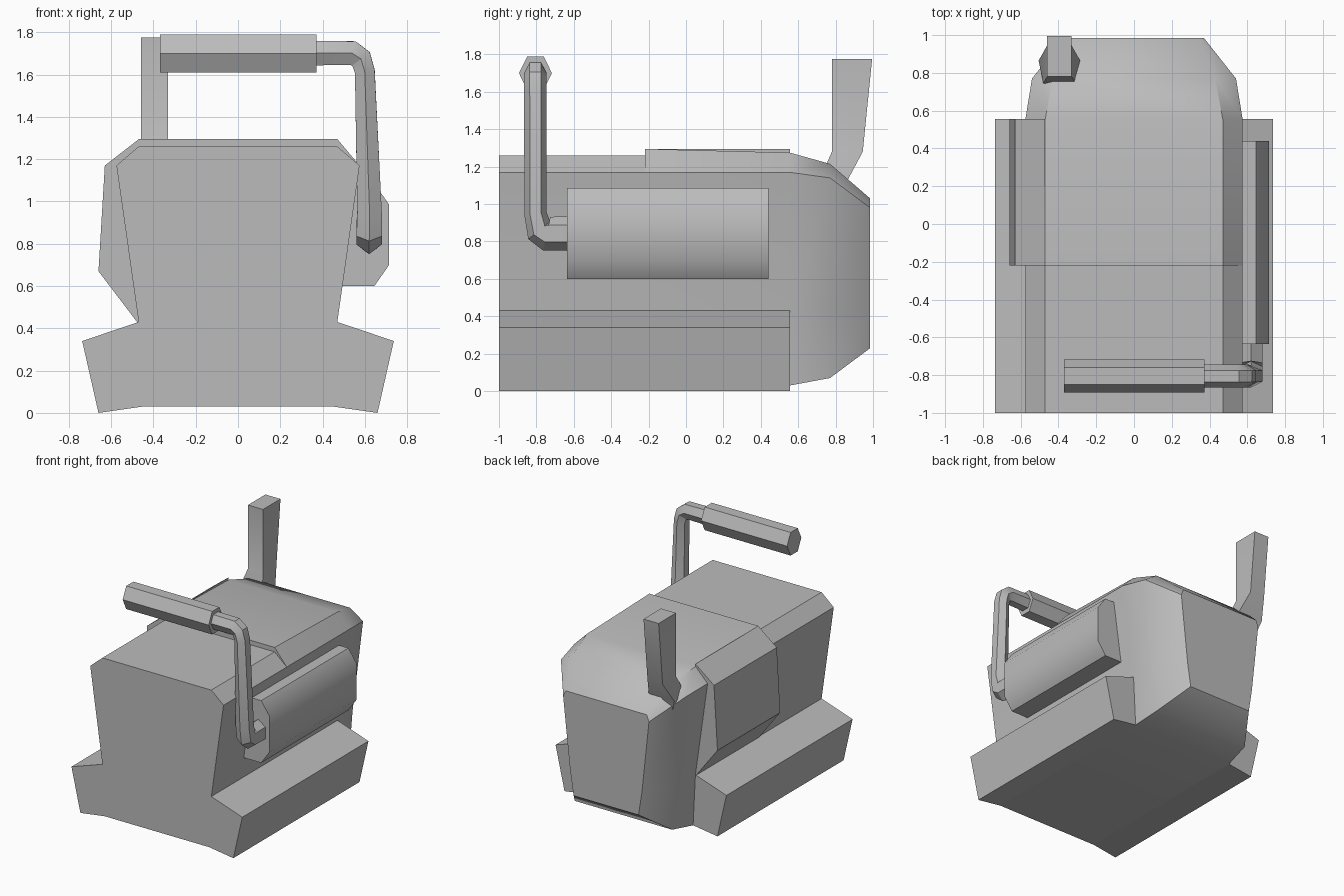
import bpy, bmesh, math
from mathutils import Vector

cube = bpy.data.objects.get("Cube")
if cube:
    bpy.data.objects.remove(cube, do_unlink=True)

grey = bpy.data.materials.new("plain grey")
grey.use_nodes = True
grey.diffuse_color = (0.5, 0.5, 0.5, 1)
grey.node_tree.nodes["Principled BSDF"].inputs["Base Color"].default_value = (0.5, 0.5, 0.5, 1)


def loft(name, rings, angle=35):
    """Skin a list of closed point rings and cap both ends."""
    bm = bmesh.new()
    rows = [[bm.verts.new(p) for p in ring] for ring in rings]
    n = len(rows[0])
    for a, b in zip(rows, rows[1:]):
        for i in range(n):
            j = (i + 1) % n
            bm.faces.new((a[i], a[j], b[j], b[i]))
    bm.faces.new(rows[0])
    bm.faces.new(rows[-1])
    bmesh.ops.recalc_face_normals(bm, faces=bm.faces)
    mesh = bpy.data.meshes.new(name)
    bm.to_mesh(mesh)
    bm.free()
    mesh.materials.append(grey)
    obj = bpy.data.objects.new(name, mesh)
    bpy.context.collection.objects.link(obj)
    bpy.ops.object.select_all(action='DESELECT')
    obj.select_set(True)
    bpy.context.view_layer.objects.active = obj
    bpy.ops.object.shade_smooth_by_angle(angle=math.radians(angle))
    return obj


def mirrored(half, y):
    """Full cross-section at y from its +x half, listed bottom to top."""
    return [(x, y, z) for x, z in half] + [(-x, y, z) for x, z in reversed(half)]


def prism(name, profile, y0, y1):
    return loft(name, [[(x, y, z) for x, z in profile] for y in (y0, y1)])


# Main housing: straight front part, raised and tapering rear part
lower = [(0.45, 0.03), (0.47, 0.43), (0.575, 1.17)]
loft("front_housing", [mirrored(lower + [(0.47, 1.26)], y) for y in (-1, -0.22)])
loft("rear_housing", [
    mirrored(lower + [(0.47, 1.295)], -0.22),
    mirrored(lower + [(0.47, 1.275)], 0.555),
    mirrored([(0.42, 0.07), (0.45, 0.42), (0.54, 1.14), (0.43, 1.215)], 0.77),
    mirrored([(0.28, 0.23), (0.31, 0.42), (0.37, 0.98), (0.35, 1.03)], 0.985),
])

# Base rails
for side, s in (("left", 1), ("right", -1)):
    rail = [(0.45, 0.03), (0.66, 0), (0.737, 0.34), (0.47, 0.43)]
    prism(side + "_base_rail", [(s * x, z) for x, z in rail], -1, 0.555)

# Side boxes
prism("right_side_box", [(-0.47, 1.294), (-0.63, 1.17), (-0.66, 0.67), (-0.47, 0.42)],
      -0.219, 0.555)
prism("left_gear_box", [(0.49, 0.6), (0.645, 0.6), (0.715, 0.7), (0.715, 0.985),
                        (0.645, 1.085), (0.55, 1.085)], -0.635, 0.44)


# Exhaust pipe with flared foot
def plate(z_front, z_back, x0, x1, y0, y1, flare=0):
    return [(x0, y0, z_front), (x1, y0, z_front),
            (x1 + flare, y1, z_back), (x0 - flare, y1, z_back)]


loft("exhaust_pipe", [
    plate(1.775, 1.775, -0.46, -0.33, 0.78, 0.995),
    plate(1.28, 1.28, -0.46, -0.33, 0.78, 0.945),
    plate(1.2, 1.13, -0.48, -0.31, 0.745, 0.865, 0.025),
    plate(1.1, 1.05, -0.48, -0.31, 0.745, 0.845),
])

# Six-sided cross-section, pointed along u and flat along v
HEX = [(1, 0), (0.5, 1), (-0.5, 1), (-1, 0), (-0.5, -1), (0.5, -1)]


def hex_tube(name, path, up):
    """Sweep the section along (point, point radius, flat radius) stations."""
    pts = [Vector(p) for p, _, _ in path]
    u, rings = Vector(up), []
    for i, (_, ru, rv) in enumerate(path):
        t = Vector()
        if i > 0:
            t += (pts[i] - pts[i - 1]).normalized()
        if i < len(pts) - 1:
            t += (pts[i + 1] - pts[i]).normalized()
        t.normalize()
        u = (u - t * u.dot(t)).normalized()
        v = t.cross(u)
        rings.append([pts[i] + u * ru * a + v * rv * b for a, b in HEX])
    return loft(name, rings, 20)


# Crank arm and hand grip
hex_tube("crank_arm", [
    ((0.62, -0.6, 0.842), 0.092, 0.06),
    ((0.62, -0.745, 0.842), 0.092, 0.06),
    ((0.62, -0.785, 0.86), 0.075, 0.06),
    ((0.622, -0.805, 0.95), 0.06, 0.058),
    ((0.6, -0.805, 1.615), 0.06, 0.047),
    ((0.582, -0.805, 1.675), 0.06, 0.052),
    ((0.54, -0.805, 1.702), 0.06, 0.058),
    ((0.36, -0.805, 1.702), 0.06, 0.058),
], (0, 0, 1))
hex_tube("hand_grip", [((x, -0.805, 1.7), 0.088, 0.09) for x in (0.372, -0.37)], (0, 1, 0))
